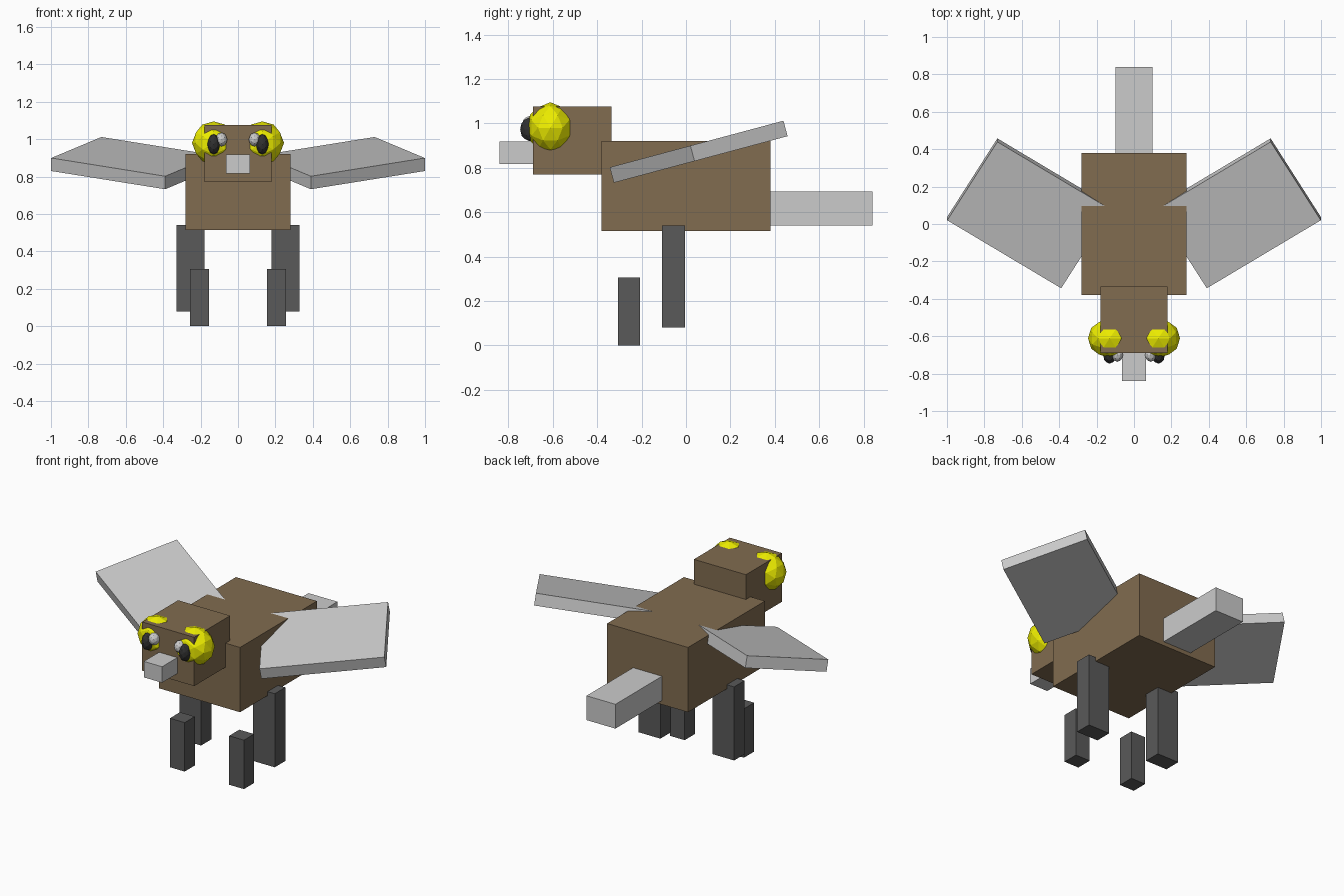
import bpy, bmesh
from math import radians
from mathutils import Matrix, Vector

if "Cube" in bpy.data.objects:
    bpy.data.objects.remove(bpy.data.objects["Cube"])


def material(name, r, g, b):
    m = bpy.data.materials.new(name)
    m.diffuse_color = (r, g, b, 1)
    m.use_nodes = True
    m.node_tree.nodes["Principled BSDF"].inputs["Base Color"].default_value = m.diffuse_color
    return m


BROWN = material("brown", 0.22, 0.15, 0.08)
DARK = material("dark grey", 0.10, 0.10, 0.10)
YELLOW = material("yellow", 0.85, 0.85, 0.0)
BLACK = material("black", 0.03, 0.03, 0.03)
WHITE = material("white", 0.9, 0.9, 0.9)


def finish(name, bm, mat):
    bmesh.ops.recalc_face_normals(bm, faces=bm.faces)
    me = bpy.data.meshes.new(name)
    bm.to_mesh(me)
    bm.free()
    if mat:
        me.materials.append(mat)
    ob = bpy.data.objects.new(name, me)
    bpy.context.collection.objects.link(ob)
    return ob


def box(name, lo, hi, mat=None):
    lo, hi = Vector(lo), Vector(hi)
    bm = bmesh.new()
    bmesh.ops.create_cube(bm, size=1, matrix=Matrix.LocRotScale((lo + hi) / 2, None, hi - lo))
    return finish(name, bm, mat)


def ball(name, centre, radii, mat):
    # 80-sided icosphere with a long edge lying along x at the top
    p = (1 + 5 ** 0.5) / 2
    pts = []
    for a in (-1, 1):
        for b in (-p, p):
            pts += [Vector((a, 0, b)), Vector((0, b, a)), Vector((b, a, 0))]
    mids = [(u + v) / 2 for i, u in enumerate(pts) for v in pts[:i] if (u - v).length < 2.1]
    bm = bmesh.new()
    for v in pts + mids:
        bm.verts.new(v.normalized())
    bmesh.ops.convex_hull(bm, input=bm.verts)
    bm.transform(Matrix.LocRotScale(Vector(centre), None, Vector(radii)))
    return finish(name, bm, mat)


# Body, head, beak and tail
box("body", (-0.28, -0.38, 0.515), (0.28, 0.38, 0.92), BROWN)
box("head", (-0.18, -0.69, 0.77), (0.18, -0.335, 1.075), BROWN)
box("beak", (-0.063, -0.84, 0.817), (0.063, -0.68, 0.917))
box("tail", (-0.1, 0.37, 0.54), (0.1, 0.84, 0.692))

for side, s in (("left", 1), ("right", -1)):
    # Eye, pupil and highlight
    ball(side + "_eye", (s * 0.13, -0.611, 0.98), (0.116, 0.106, 0.115), YELLOW)
    ball(side + "_pupil", (s * 0.13, -0.705, 0.973), (0.034, 0.042, 0.054), BLACK)
    ball(side + "_eye_highlight", (s * 0.089, -0.70, 0.998), (0.032, 0.037, 0.037), WHITE)

    # Legs
    box(side + "_back_leg", (s * 0.255 - 0.075, -0.108, 0.08), (s * 0.255 + 0.075, -0.004, 0.54), DARK)
    box(side + "_front_leg", (s * 0.205 - 0.051, -0.307, 0), (s * 0.205 + 0.051, -0.207, 0.306), DARK)

    # Wing: swept slab pitched up towards the back
    wing = box(side + "_wing", (-0.358, -0.255, -0.036), (0.358, 0.255, 0.036))
    wing.matrix_world = (Matrix.Translation((s * 0.56, 0.057, 0.872))
                         @ Matrix.Rotation(radians(15), 4, 'X')
                         @ Matrix.Rotation(radians(31.7 * s), 4, 'Z'))
